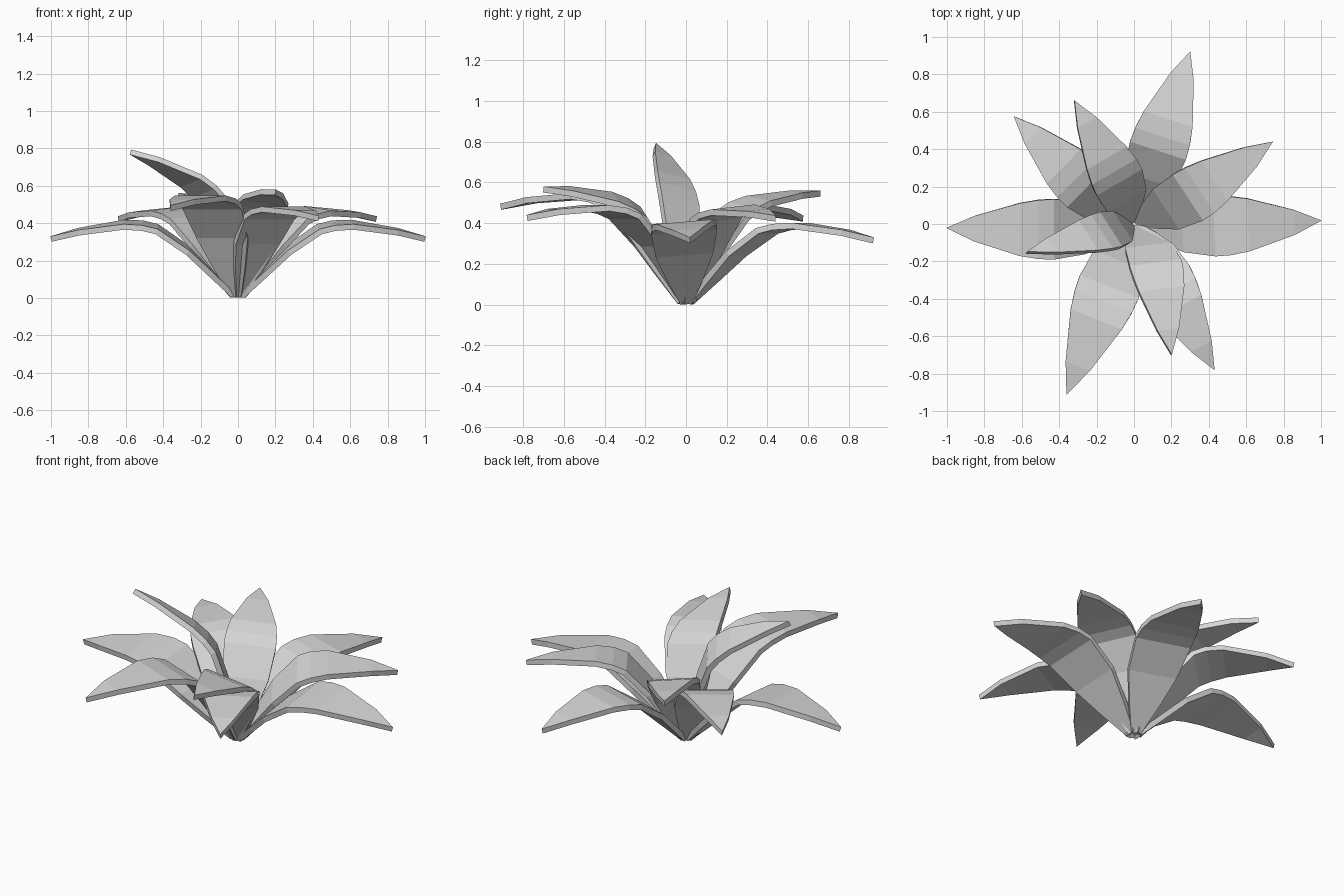
import bpy
import bmesh
from math import atan2, cos, hypot, radians, sin
from mathutils import Matrix, Vector

cube = bpy.data.objects.get("Cube")
if cube:
    bpy.data.objects.remove(cube)

# Single plain colour for the whole plant
leaf_material = bpy.data.materials.new("light_grey")
leaf_material.use_nodes = True
colour = (0.68, 0.68, 0.68, 1)
leaf_material.diffuse_color = colour
leaf_material.node_tree.nodes["Principled BSDF"].inputs["Base Color"].default_value = colour

# Arched blade, base to tip along x: distance, rise, half width
BLADE = [(0, 0, .028), (.144, .074, .085), (.3, .154, .138),
         (.488, .213, .158), (.567, .208, .154), (.66, .184, .138),
         (.875, .079, .066)]
BASE_HEIGHT = .012
THICKNESS = .03


def add_leaf(name, tip, roll=0, twist=0, width=1, arch=1):
    """Stretch the blade from crown to tip, roll it on its axis and tilt its width by twist."""
    tip = Vector(tip)
    heading = atan2(tip.y, tip.x)
    outward = Vector((tip.x, tip.y, 0)).normalized()
    base = outward * .02 + Vector((0, 0, BASE_HEIGHT))
    reach = tip - base
    pitch = atan2(reach.z, hypot(reach.x, reach.y))
    place = (Matrix.Translation(base) @ Matrix.Rotation(heading, 4, 'Z')
             @ Matrix.Rotation(-pitch, 4, 'Y')
             @ Matrix.Rotation(radians(roll), 4, 'X'))
    across = Vector((0, cos(radians(twist)), sin(radians(twist)))) * width

    bm = bmesh.new()
    rows = []
    for along, rise, half in BLADE:
        middle = Vector((along, 0, rise * arch))
        rows.append([bm.verts.new(place @ ((middle + across * half * side) * reach.length))
                     for side in (-1, 1)])
    for (a, b), (c, d) in zip(rows, rows[1:]):
        bm.faces.new((a, c, d, b))
    point = bm.verts.new(tip)
    bm.faces.new((rows[-1][0], point, rows[-1][1]))

    mesh = bpy.data.meshes.new(name)
    bm.to_mesh(mesh)
    bm.free()
    mesh.materials.append(leaf_material)
    leaf = bpy.data.objects.new(name, mesh)
    bpy.context.collection.objects.link(leaf)
    solid = leaf.modifiers.new("thickness", 'SOLIDIFY')
    solid.thickness = THICKNESS
    solid.offset = 0


# Low outer leaves
add_leaf("outer_leaf_right", (-1, -.02, .315), roll=-5)
add_leaf("outer_leaf_left", (1, .02, .315), roll=5)
add_leaf("outer_leaf_back", (.3, .92, .315))

# Middle leaves
add_leaf("middle_leaf_back_left", (.74, .44, .422), roll=6, arch=1.18)
add_leaf("middle_leaf_back_right", (-.64, .575, .422), roll=-6, arch=1.18)
add_leaf("middle_leaf_front_left", (.43, -.78, .425), arch=1.18)
add_leaf("middle_leaf_front_right", (-.36, -.91, .48), arch=1.2)

# Steep inner leaves
add_leaf("inner_leaf_front", (.2, -.7, .565), roll=-14, arch=1.1)
add_leaf("inner_leaf_back", (-.32, .66, .545), roll=7, arch=1.1)
add_leaf("inner_leaf_upright", (-.575, -.153, .78), twist=22, width=.74)
